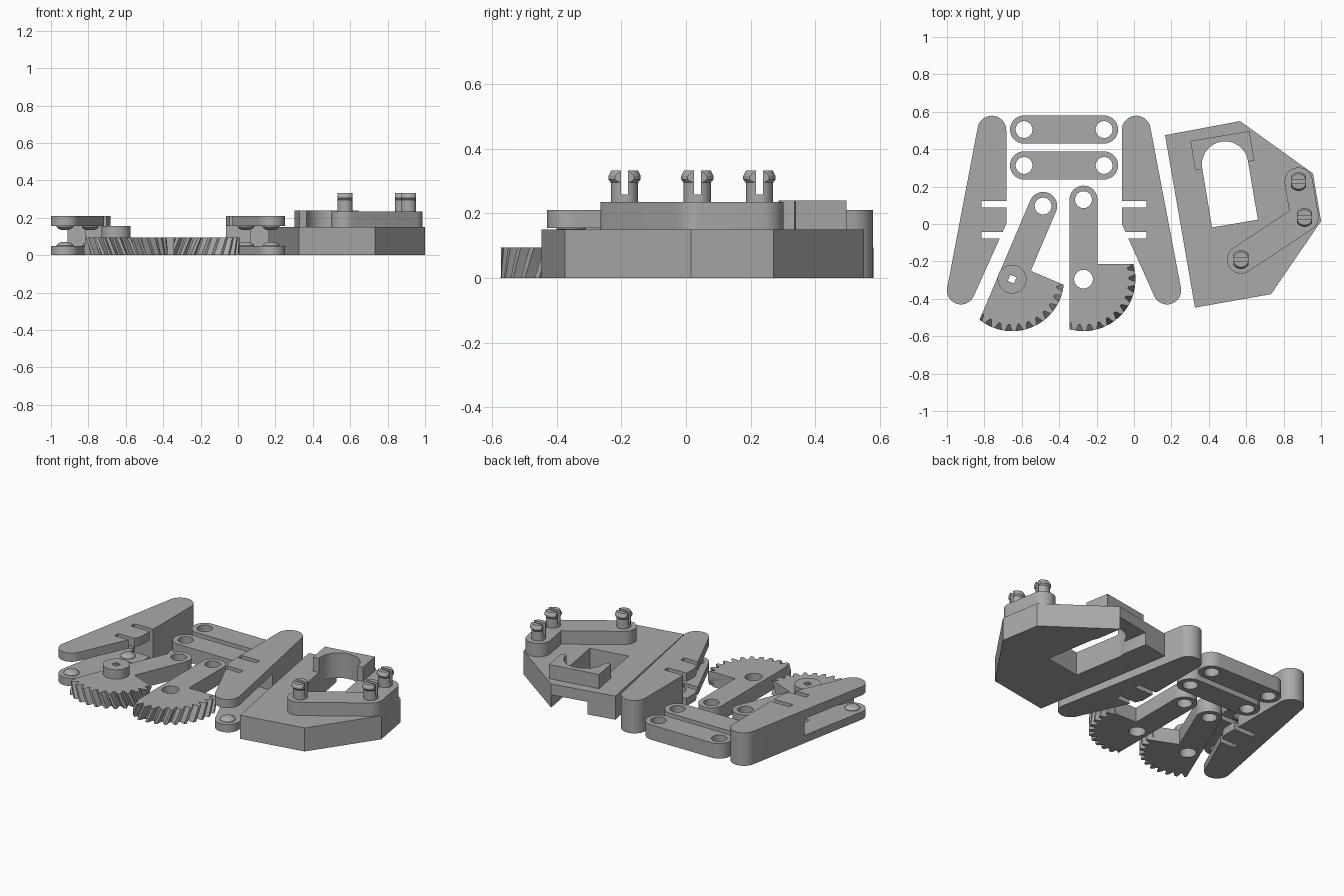
import bpy, bmesh, math
from mathutils import Vector, Matrix
from mathutils.geometry import convex_hull_2d

if "Cube" in bpy.data.objects:
    bpy.data.objects.remove(bpy.data.objects["Cube"])

grey = bpy.data.materials.new("plain grey")
grey.use_nodes = True
grey.diffuse_color = (0.4, 0.4, 0.4, 1)
grey.node_tree.nodes["Principled BSDF"].inputs["Base Color"].default_value = (0.4, 0.4, 0.4, 1)


def finish(bm, name):
    bmesh.ops.recalc_face_normals(bm, faces=bm.faces)
    mesh = bpy.data.meshes.new(name)
    bm.to_mesh(mesh)
    bm.free()
    mesh.materials.append(grey)
    ob = bpy.data.objects.new(name, mesh)
    bpy.context.collection.objects.link(ob)
    return ob


def loft(name, rings):
    """Closed solid through rings of equal point count."""
    bm = bmesh.new()
    loops = [[bm.verts.new(p) for p in ring] for ring in rings]
    n = len(loops[0])
    for a, b in zip(loops, loops[1:]):
        for i in range(n):
            j = (i + 1) % n
            bm.faces.new((a[i], a[j], b[j], b[i]))
    bm.faces.new(loops[0][::-1])
    bm.faces.new(loops[-1])
    return finish(bm, name)


def prism(name, pts, z0, z1):
    return loft(name, [[(x, y, z) for x, y in pts] for z in (z0, z1)])


def circle(x, y, r, n=40):
    return [(x + r * math.cos(2 * math.pi * i / n), y + r * math.sin(2 * math.pi * i / n))
            for i in range(n)]


def hull(pts):
    vs = [Vector(p) for p in pts]
    return [tuple(vs[i]) for i in convex_hull_2d(vs)]


def rect(x0, x1, y0, y1):
    return [(x0, y0), (x1, y0), (x1, y1), (x0, y1)]


def lathe(name, x, y, profile):
    return loft(name, [[(px, py, z) for px, py in circle(x, y, r)] for r, z in profile])


def combine(ob, other, op):
    """Apply a boolean and remove the tool object."""
    mod = ob.modifiers.new("cut", "BOOLEAN")
    mod.operation, mod.solver, mod.object = op, "EXACT", other
    dg = bpy.context.evaluated_depsgraph_get()
    mesh = bpy.data.meshes.new_from_object(ob.evaluated_get(dg))
    ob.modifiers.clear()
    ob.data = mesh
    bpy.data.objects.remove(other)


def cut(ob, other):
    combine(ob, other, "DIFFERENCE")


def join(ob, other):
    combine(ob, other, "UNION")


R = 0.075   # shared end radius of arms, links and plates
T = 0.095   # thickness of links and gears

# Gripper fingers: forked lower half, snap-fit slots and pivot domes
MID = -0.374


def finger(name):
    top, low, mid = (-0.76, 0.502), (-0.925, -0.355), (-0.79, 0.02)
    ob = prism(name, hull(circle(*top, 0.077) + circle(*low, R) + [(-0.683, 0.0)]), 0, 0.21)
    cut(ob, prism("fork_gap", rect(-1.2, -0.5, -0.6, 0.11), 0.05, 0.155))
    for y0, y1 in ((0.087, 0.122), (-0.077, -0.042)):
        cut(ob, prism("slot", rect(-0.815, -0.5, y0, y1), -0.1, 0.4))
    for x, y in (low, mid):
        for z, d in ((0.045, 1), (0.16, -1)):
            join(ob, lathe("dome", x, y, [(0.045, z), (0.045, z + d * 0.008), (0.036, z + d * 0.018),
                                          (0.022, z + d * 0.025)]))
    return ob


left = finger("right_finger")
mirrored = finger("left_finger")
mirrored.data.transform(Matrix.Translation((2 * MID, 0, 0)) @ Matrix.Scale(-1, 4, (1, 0, 0)))
mirrored.data.flip_normals()

# Two flat links with a hole at each end
for name, y in (("rear_link", 0.505), ("front_link", 0.313)):
    ends = (-0.588, -0.16)
    link = prism(name, hull([p for x in ends for p in circle(x, y, R)]), 0, T)
    for x in ends:
        cut(link, prism("hole", circle(x, y, 0.045), -0.1, 0.3))


# Helical gear sectors with an arm, modelled around their pivot
def gear_arm(name, twist):
    teeth, rings = 30, []
    shape = ((0.0, 0.243), (0.2, 0.243), (0.45, 0.278), (0.75, 0.278))
    for k in range(5):
        ring = []
        for t in range(teeth):
            for off, r in shape:
                a = 2 * math.pi * (t + off) / teeth + twist * (k / 4 - 1)
                ring.append((r * math.cos(a), r * math.sin(a), T * k / 4))
        rings.append(ring)
    ob = loft(name, rings)
    combine(ob, prism("sector", rect(-R, 0.5, -0.5, 0.08), -0.1, 0.3), "INTERSECT")
    join(ob, prism("arm", hull(circle(0, 0.425, R) + rect(-R, R, -0.1, 0)), 0, T))
    cut(ob, prism("hole", circle(0, 0.425, 0.045), -0.1, 0.3))
    return ob


driven = gear_arm("driven_gear_arm", math.radians(8))
cut(driven, prism("hole", circle(0, 0, 0.05), -0.1, 0.3))
driven.location = (-0.27, -0.295, 0)

driver = gear_arm("driver_gear_arm", math.radians(-8))
join(driver, prism("hub", circle(0, 0, 0.077), 0.05, 0.155))
cut(driver, prism("socket", circle(0, 0, 0.05), -0.1, 0.06))
cut(driver, prism("shaft_hole", rect(-0.018, 0.018, -0.018, 0.018), 0, 0.3))
driver.location = (-0.652, -0.295, 0)
driver.rotation_euler.z = math.radians(-23)

# Base block with motor window
base = prism("base_block", [(0.166, 0.475), (0.567, 0.55), (0.957, 0.27), (1.0, 0.015),
                            (0.733, -0.375), (0.326, -0.447)], 0, 0.15)
tilt = Matrix.Rotation(math.radians(9.5), 2)
arch = Vector((0.487, 0.318))


def local(pts):
    return [tuple(arch + tilt @ Vector(p)) for p in pts]


window = hull(circle(0, 0, 0.124) + rect(-0.124, 0.124, -0.32, 0))
bracket = prism("motor_bracket", local(rect(-0.162, 0.158, -0.005, 0.155)), 0.15, 0.24)
for ob in (base, bracket):
    cut(ob, prism("window", local(window), -0.1, 0.5))
cut(base, prism("cable_channel", local(rect(-0.115, 0.115, 0, 0.5)), -0.1, 0.08))

# Raised bent plate carrying the pins
pins = [(0.88, 0.227), (0.912, 0.035), (0.572, -0.19)]
plate = None
for a, b in zip(pins, pins[1:]):
    bar = prism("pin_plate", hull(circle(*a, R) + circle(*b, R)), 0.15, 0.235)
    if plate:
        join(plate, bar)
    else:
        plate = bar

# Split snap pins with flattened sides
for i, (x, y) in enumerate(pins):
    pin = lathe(f"snap_pin_{i + 1}", x, y, [(0.042, 0.23), (0.042, 0.295), (0.05, 0.305),
                                            (0.05, 0.315), (0.041, 0.333)])
    combine(pin, prism("flats", rect(x - 0.04, x + 0.04, y - 0.1, y + 0.1), 0.2, 0.4), "INTERSECT")
    cut(pin, prism("split", rect(x - 0.1, x + 0.1, y - 0.011, y + 0.011), 0.258, 0.4))

# Smooth round walls, keep hard edges
bpy.ops.object.select_all(action="DESELECT")
for ob in bpy.context.collection.objects:
    if ob.type == "MESH":
        ob.select_set(True)
        bpy.context.view_layer.objects.active = ob
bpy.ops.object.shade_smooth_by_angle(angle=math.radians(25))
